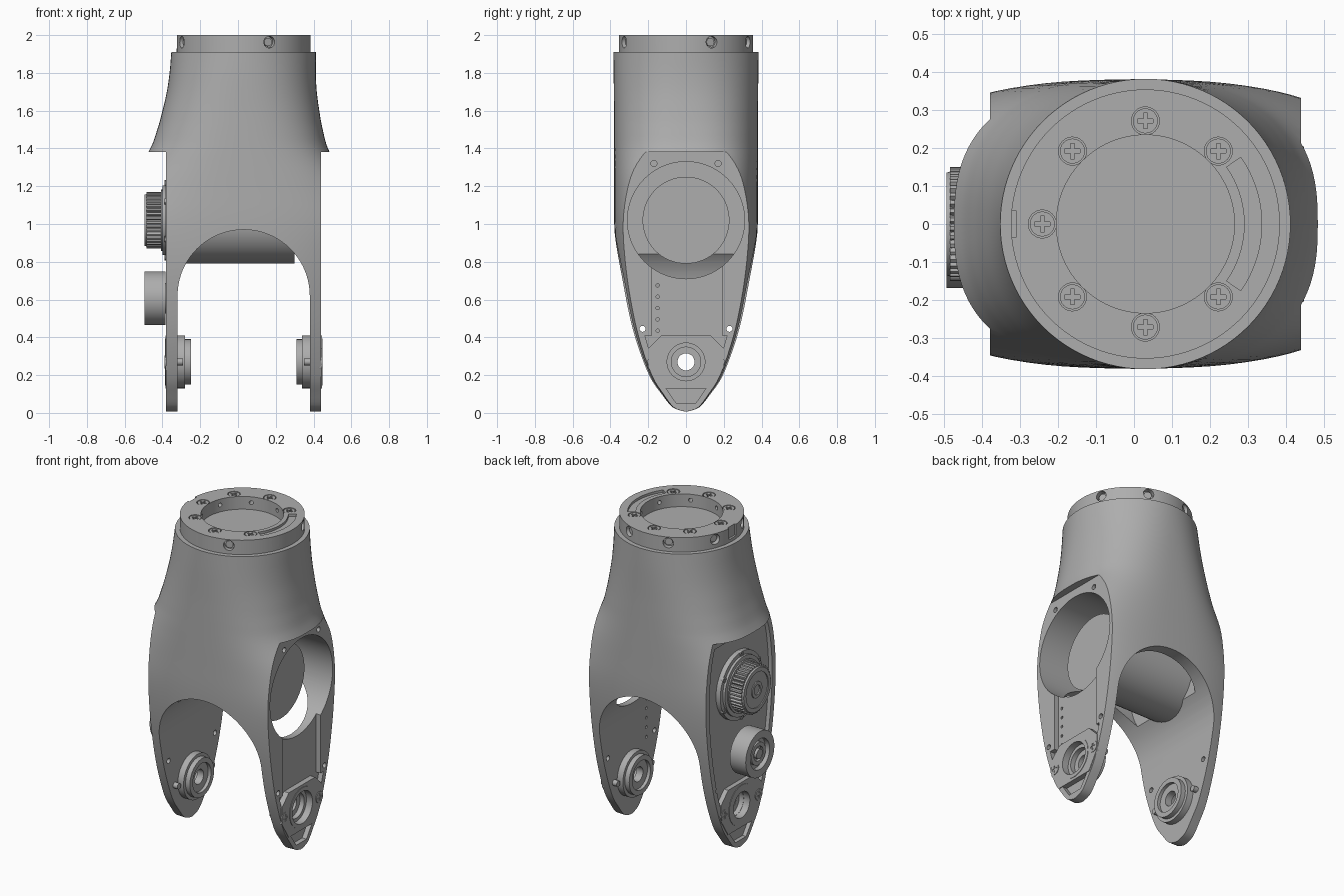
import bpy, bmesh, math
from mathutils import Vector

if "Cube" in bpy.data.objects:
    bpy.data.objects.remove(bpy.data.objects["Cube"], do_unlink=True)

grey = bpy.data.materials.new("machined grey")
grey.use_nodes = True
grey.diffuse_color = (0.42, 0.42, 0.42, 1)
grey.node_tree.nodes["Principled BSDF"].inputs["Base Color"].default_value = (0.42, 0.42, 0.42, 1)

MID = 0.03             # axis of the collar and the fork
MOTOR_Z, PIVOT_Z = 1.02, 0.27
RIGHT, LEFT = 0.44, -0.38   # outer faces of the two arms


# ---------- helpers ----------
def build(name, rings, caps=True, wrap=False):
    """Skin a list of equal point rings into a mesh object."""
    bm = bmesh.new()
    loops = [[bm.verts.new(p) for p in ring] for ring in rings]
    count = len(loops[0])
    pairs = list(zip(loops, loops[1:])) + ([(loops[-1], loops[0])] if wrap else [])
    for lo, hi in pairs:
        for i in range(count):
            j = (i + 1) % count
            bm.faces.new((lo[i], lo[j], hi[j], hi[i]))
    if caps and not wrap:
        bm.faces.new(loops[0][::-1])
        bm.faces.new(loops[-1])
    bmesh.ops.recalc_face_normals(bm, faces=bm.faces)
    mesh = bpy.data.meshes.new(name)
    bm.to_mesh(mesh)
    bm.free()
    mesh.materials.append(grey)
    obj = bpy.data.objects.new(name, mesh)
    bpy.context.collection.objects.link(obj)
    return obj


def place(axis, h, u, v):
    return {"X": (h, u, v), "Y": (u, h, v), "Z": (u, v, h)}[axis]


def circle(u, v, r, segs=48):
    steps = [math.tau * i / segs for i in range(segs)]
    return [(u + r * math.cos(t), v + r * math.sin(t)) for t in steps]


def rect(u0, u1, v0, v1):
    return [(u0, v0), (u1, v0), (u1, v1), (u0, v1)]


def prism(name, pts, axis, lo, hi):
    return build(name, [[place(axis, h, u, v) for u, v in pts] for h in (lo, hi)])


def lathe(name, profile, axis, u, v, wrap=False, segs=64):
    rings = [[place(axis, h, *p) for p in circle(u, v, r, segs)] for h, r in profile]
    return build(name, rings, wrap=wrap)


def cut(obj, *cutters):
    """Subtract the cutters, bake the result and discard the cutters."""
    for c in cutters:
        c.hide_render = True
        mod = obj.modifiers.new("cut", "BOOLEAN")
        mod.operation, mod.solver, mod.object = "DIFFERENCE", "EXACT", c
    bpy.context.view_layer.update()
    graph = bpy.context.evaluated_depsgraph_get()
    baked = bpy.data.meshes.new_from_object(obj.evaluated_get(graph))
    obj.modifiers.clear()
    obj.data = baked
    for c in cutters:
        bpy.data.objects.remove(c, do_unlink=True)


def hole(axis, u, v, r, lo, hi, segs=32):
    return prism("hole_cutter", circle(u, v, r, segs), axis, lo, hi)


def screw(name, axis, h, u, v, r, side=1):
    head = prism(name, circle(u, v, r, 24), axis, h - 0.02 * side, h)
    w, l = r * 0.16, r * 0.62
    cross = [(w, w), (w, l), (-w, l), (-w, w), (-l, w), (-l, -w),
             (-w, -w), (-w, -l), (w, -l), (w, -w), (l, -w), (l, w)]
    pts = [(u + a, v + b) for a, b in cross]
    cut(head, prism("cross_cutter", pts, axis, h - 0.008 * side, h + 0.02 * side))


# ---------- main housing: lofted from a circle into a wide fork ----------
ROWS = [Vector(r) for r in (
    (0.008, 0.7, 0.01), (0.03, 0.7, 0.075), (0.1, 0.7, 0.137), (0.2, 0.7, 0.207),
    (0.4, 0.7, 0.285), (0.6, 0.7, 0.335), (0.8, 0.7, 0.367), (1.0, 0.7, 0.38),
    (1.2, 0.6, 0.381), (1.38, 0.48, 0.381), (1.5, 0.438, 0.381), (1.6, 0.415, 0.381),
    (1.7, 0.397, 0.382), (1.8, 0.387, 0.383), (1.91, 0.383, 0.383))]


def refine(rows, steps=4):
    out = []
    for i in range(len(rows) - 1):
        p, q = rows[i], rows[i + 1]
        o, s = rows[max(i - 1, 0)], rows[min(i + 2, len(rows) - 1)]
        for k in range(steps):
            t = k / steps
            out.append(0.5 * (2 * p + (q - o) * t + (2 * o - 5 * p + 4 * q - s) * t * t
                              + (3 * p - o - 3 * q + s) * t ** 3))
    return out + [rows[-1]]


LEVELS = refine(ROWS)


def blend(z):
    """Superellipse power and centre at a height."""
    t = min(1, max(0, (1.91 - z) / 0.53))
    return 2 + 0.6 * t, MID - 0.025 * t


def section(level, segs=96):
    z, a, b = level
    n, cx = blend(z)
    pts = []
    for i in range(segs):
        c, s = math.cos(math.tau * i / segs), math.sin(math.tau * i / segs)
        pts.append((cx + a * math.copysign(abs(c) ** (2 / n), c),
                    b * math.copysign(abs(s) ** (2 / n), s), z))
    return pts


def arm_outline(x, z0, z1, inset, steps=24):
    """Outline of an arm face, moved inwards."""
    side = []
    for k in range(steps + 1):
        z = z0 + (z1 - z0) * k / steps
        lo, hi = next((p, q) for p, q in zip(LEVELS, LEVELS[1:]) if q[0] >= z)
        _, a, b = lo.lerp(hi, (z - lo[0]) / (hi[0] - lo[0]))
        n, cx = blend(z)
        y = b * (1 - (abs(x - cx) / a) ** n) ** (1 / n) - inset
        side.append((max(y, 0.02), z))
    return side + [(-y, z) for y, z in reversed(side)]


housing = build("fork_housing", [section(v) for v in LEVELS])
arch = [(MID + 0.35, -0.5)] + [(MID + 0.35 * math.cos(math.pi * i / 40),
        0.62 + 0.35 * math.sin(math.pi * i / 40)) for i in range(41)] + [(MID - 0.35, -0.5)]
cutters = [
    prism("right_trim", rect(-1, 1, -0.5, 1.38), "X", RIGHT, 1.5),
    prism("left_trim", rect(-1, 1, -0.5, 1.38), "X", -1.5, LEFT),
    prism("arch_cutter", arch, "Y", -1, 1),
    hole("X", 0, MOTOR_Z, 0.31, -0.24, 0.6, 80),
    prism("left_pocket", arm_outline(LEFT, 0.05, 1.34, 0.035), "X", -0.6, LEFT + 0.025),
    prism("right_low_pocket", arm_outline(RIGHT, 0.05, 0.41, 0.035), "X", RIGHT - 0.03, 0.6),
    prism("right_pocket", rect(-0.18, 0.19, 0.38, 0.85), "X", RIGHT - 0.03, 0.6),
    hole("X", 0, PIVOT_Z, 0.122, -1, 1, 64)]
for y in (-1, 1):
    cutters.append(hole("X", 0.23 * y, 0.445, 0.016, -1, 1, 16))
    cutters.append(hole("X", 0.17 * y, 1.32, 0.016, RIGHT - 0.02, 0.46, 16))
for i in range(5):
    cutters.append(hole("X", -0.15, 0.435 + 0.06 * i, 0.009, 0.3, 0.6, 12))
cut(housing, *cutters)

# ---------- top collar ----------
collar = lathe("top_collar", [(1.89, 0.355), (2.0, 0.355), (2.0, 0.235), (1.92, 0.235)],
               "Z", MID, 0, segs=96)
cutters = [prism("key_notch", rect(-0.34, -0.312, -0.035, 0.035), "Z", 1.93, 2.1)]
arc = [math.radians(-35 + 70 * i / 24) for i in range(25)]
slot = [(MID + r * math.cos(t), r * math.sin(t))
        for r, ts in ((0.307, arc), (0.262, arc[::-1])) for t in ts]
cutters.append(prism("slot_cutter", slot, "Z", 1.985, 2.1))
for k in range(1, 8):
    t = math.radians(45 * k)
    cutters.append(hole("Z", MID + 0.272 * math.cos(t), 0.272 * math.sin(t), 0.037, 1.985, 2.1, 24))


def radial(name, angle, r, d0, d1):
    out = Vector((math.cos(angle), math.sin(angle), 0))
    across, base = Vector((-out.y, out.x, 0)), Vector((MID, 0, 1.963))
    return build(name, [[base + out * d + across * u + Vector((0, 0, v))
                         for u, v in circle(0, 0, r, 24)] for d in (d0, d1)])


for k in range(8):
    cutters.append(radial("side_hole", math.radians(22.5 + 45 * k), 0.031, 0.325, 0.4))
    cutters.append(radial("inner_hole", math.radians(22.5 + 45 * k), 0.012, 0.2, 0.3))
cut(collar, *cutters)
for k in range(8):
    radial("side_screw", math.radians(22.5 + 45 * k), 0.022, 0.3, 0.338)
    t = math.radians(45 * k)
    if k:
        screw("collar_screw", "Z", 1.998, MID + 0.272 * math.cos(t), 0.272 * math.sin(t), 0.033)

# ---------- motor inside the bore ----------
lathe("motor", [(-0.3, 0.23), (0.3, 0.23)], "X", 0, MOTOR_Z)

# ---------- pivot bearings at the arm ends ----------
HALF = [(0.13, 0.41), (0.2, 0.34), (0.2, 0.24), (0.13, 0.13)]
for side, label in ((1, "right"), (-1, "left")):
    bore = 0.1 if side > 0 else 0.08
    profile = [(0.3, 0.045), (0.345, 0.045), (0.345, 0.078), (0.375, 0.078), (0.375, bore),
               (0.417, bore), (0.417, 0.124), (0.358, 0.124), (0.358, 0.14), (0.31, 0.14),
               (0.31, 0.12), (0.28, 0.12), (0.28, 0.09), (0.3, 0.09)]
    lathe(label + "_bearing", [(MID + side * d, r) for d, r in profile], "X", 0, PIVOT_Z, wrap=True)
    plate = prism(label + "_bearing_plate", HALF + [(-y, z) for y, z in reversed(HALF)],
                  "X", MID + side * 0.375, MID + side * 0.414)
    cut(plate, hole("X", 0, PIVOT_Z, 0.115, -1, 1, 64))
    for y in (-0.17, 0.17):
        screw(label + "_plate_screw", "X", MID + side * 0.418, y, PIVOT_Z, 0.034, side)
        prism(label + "_plate_pin", circle(y, PIVOT_Z, 0.018, 16), "X",
              MID + side * 0.32, MID + side * 0.38)

# ---------- drive pulley on the left arm ----------
flange = lathe("pulley_flange", [(-0.34, 0.21), (-0.385, 0.21), (-0.385, 0.185), (-0.4, 0.185)],
               "X", 0, MOTOR_Z)
for k in range(6):
    t = math.radians(30 + 60 * k)
    screw("flange_screw", "X", -0.39, 0.197 * math.cos(t), MOTOR_Z + 0.197 * math.sin(t), 0.016, -1)
teeth = []
for i in range(40):
    for part, r in ((0, 0.138), (0.3, 0.15), (0.7, 0.15), (0.95, 0.138)):
        t = math.tau * (i + part) / 40
        teeth.append((r * math.cos(t), MOTOR_Z + r * math.sin(t)))
prism("pulley_teeth", teeth, "X", -0.485, -0.395)
lathe("pulley_rim", [(-0.395, 0.162), (-0.408, 0.162), (-0.408, 0.14)], "X", 0, MOTOR_Z)
lathe("pulley_cap", [(-0.48, 0.14), (-0.495, 0.135), (-0.495, 0.11), (-0.489, 0.11),
                     (-0.489, 0.05), (-0.495, 0.05), (-0.495, 0.03), (-0.488, 0.03)],
      "X", 0, MOTOR_Z)

# ---------- idler roller below it ----------
lathe("idler_roller", [(-0.345, 0.08), (-0.385, 0.08), (-0.385, 0.142), (-0.495, 0.142),
                       (-0.495, 0.095), (-0.465, 0.095), (-0.465, 0.07), (-0.485, 0.07),
                       (-0.485, 0.045), (-0.47, 0.045), (-0.47, 0.03), (-0.492, 0.03)],
      "X", -0.027, 0.607)

# ---------- shading ----------
bpy.ops.object.select_all(action="DESELECT")
for obj in bpy.context.collection.objects:
    if obj.type == "MESH" and grey.name in obj.data.materials:
        obj.select_set(True)
        bpy.context.view_layer.objects.active = obj
bpy.ops.object.shade_smooth_by_angle(angle=math.radians(30))
